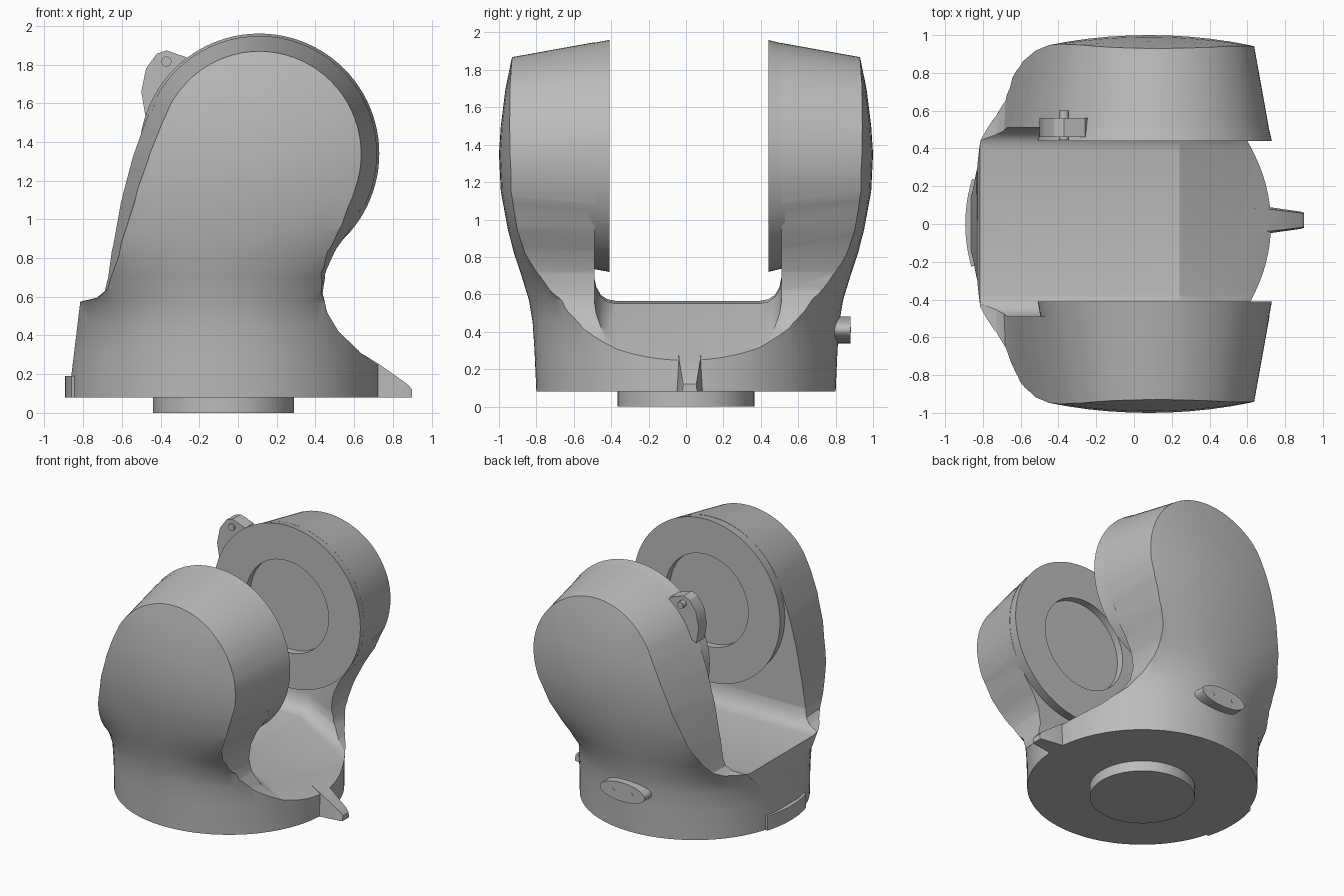
import bpy, bmesh
from math import sin, cos, radians, pi, hypot

if "Cube" in bpy.data.objects:
    bpy.data.objects.remove(bpy.data.objects["Cube"])

grey = bpy.data.materials.new("plain grey")
grey.use_nodes = True
grey.diffuse_color = (0.5, 0.5, 0.5, 1)
grey.node_tree.nodes["Principled BSDF"].inputs["Base Color"].default_value = (0.5, 0.5, 0.5, 1)

BASE_X = -0.075            # axis of the round base
HUB_X, HUB_Z, HUB_R = 0.11, 1.34, 0.62   # axis of the fork hubs


def loft(name, rings):
    """Skin a list of equal-length rings and cap both ends."""
    bm = bmesh.new()
    vs = [[bm.verts.new(p) for p in ring] for ring in rings]
    n = len(rings[0])
    for a, b in zip(vs, vs[1:]):
        for i in range(n):
            j = (i + 1) % n
            bm.faces.new((a[i], a[j], b[j], b[i]))
    bm.faces.new(vs[0])
    bm.faces.new(vs[-1])
    bmesh.ops.recalc_face_normals(bm, faces=bm.faces)
    mesh = bpy.data.meshes.new(name)
    bm.to_mesh(mesh)
    bm.free()
    mesh.materials.append(grey)
    ob = bpy.data.objects.new(name, mesh)
    bpy.context.collection.objects.link(ob)
    return ob


def activate(ob):
    bpy.ops.object.select_all(action="DESELECT")
    ob.select_set(True)
    bpy.context.view_layer.objects.active = ob


def combine(ob, tool, operation):
    mod = ob.modifiers.new("cut", "BOOLEAN")
    mod.operation, mod.object, mod.solver = operation, tool, "EXACT"
    activate(ob)
    bpy.ops.object.modifier_apply(modifier=mod.name)
    bpy.data.objects.remove(tool)


def ellipse_z(cx, rx, ry, z, n=96):
    return [(cx + rx * cos(2 * pi * i / n), ry * sin(2 * pi * i / n), z) for i in range(n)]


def ellipse_y(cx, cz, rx, rz, y, n=72):
    return [(cx + rx * cos(2 * pi * i / n), y, cz + rz * sin(2 * pi * i / n)) for i in range(n)]


# Outer envelope: round at the foot, flaring into bulged side faces
envelope = [  # height, centre x, half length, half width
    (0.08, BASE_X, 0.80, 0.80), (0.30, BASE_X, 0.80, 0.81), (0.45, BASE_X, 0.81, 0.82),
    (0.57, BASE_X, 0.86, 0.84), (0.70, -0.05, 1.05, 0.88), (0.82, 0.0, 1.3, 0.92),
    (0.95, 0.05, 1.5, 0.953), (1.15, 0.08, 1.6, 0.99), (1.35, 0.08, 1.65, 1.0),
    (1.5, 0.08, 1.75, 0.99), (1.7, 0.08, 1.9, 0.965), (1.87, 0.1, 2.0, 0.93), (2.0, 0.1, 2.0, 0.90)]
body = loft("fork_body", [ellipse_z(cx, a, b, z) for z, cx, a, b in envelope])

# Side profile: hooked neck, round hub, sloping rear edge and shelf
neck = [(0.95, 0.0), (0.95, 0.1), (0.725, 0.25), (0.62, 0.325), (0.52, 0.42), (0.46, 0.52),
        (0.44, 0.62), (0.455, 0.72), (0.505, 0.83), (0.59, 0.95), (0.64, 1.03)]
hub = [(HUB_X + HUB_R * cos(radians(t)), HUB_Z + HUB_R * sin(radians(t)))
       for t in range(-25, 151, 5)]
rear = [(-0.49, 1.51), (-0.55, 1.34), (-0.605, 1.13), (-0.65, 0.88), (-0.675, 0.7),
        (-0.69, 0.63), (-0.73, 0.595), (-0.815, 0.575), (-0.875, 0.08), (-0.88, 0.0)]


def profile_at(y):
    d = 0.18 * max(0, abs(y) - 0.42)
    ring = []
    for x, z in neck + hub + rear:
        dx, dz = HUB_X - x, (HUB_Z - z if z > 1 else 0)
        k = d * min(1, max(0, (z - 0.5) / 0.6)) / hypot(dx, dz)
        ring.append((x + dx * k, y, z + dz * k))
    return ring


combine(body, loft("profile_tool", [profile_at(y) for y in (-1.05, -0.42, 0.42, 1.05)]), "INTERSECT")

# Slot between the fork arms, with rounded floor corners
floor = [(-1.0, 0.57), (-0.7, 0.56), (0.24, 0.55), (0.5, 0.40), (0.75, 0.23), (1.0, 0.1)]
corner = [(0.5, 0.13), (0.49, 0.08), (0.465, 0.035), (0.43, 0.01), (0.38, 0.0)]
slot_rows = [(-y, r) for y, r in corner] + [(y, r) for y, r in reversed(corner)]
slot = loft("slot_tool", [[(x, y + 0.01, z + r) for x, z in floor] + [(1.0, y + 0.01, 2.2), (-1.0, y + 0.01, 2.2)]
                          for y, r in slot_rows])
combine(body, slot, "DIFFERENCE")

parts = [body]

# Round bearing pads with a shallow recess on the inner faces
for name, side, inner in (("front_pad", -1, 0.41), ("back_pad", 1, 0.44)):
    steps = [(0.35, inner + 0.055), (0.35, inner), (HUB_R, inner), (0.598, 0.53)]
    parts.append(loft(name, [ellipse_y(HUB_X, HUB_Z, r, r, side * y, 96) for r, y in steps]))

# Round boss under the base
parts.append(loft("bottom_boss", [ellipse_z(BASE_X, 0.365, 0.365, z) for z in (0.0, 0.1)]))

# Pointer fin on the base
fin = [(0.55, 0.075, 0.36), (0.725, 0.068, 0.255), (0.88, 0.046, 0.145), (0.9, 0.04, 0.12)]
parts.append(loft("pointer_fin", [[(x, 0.02 - w, 0.08), (x, 0.02 + w, 0.08),
                                   (x, 0.02 + w * 0.85, z), (x, 0.02 - w * 0.85, z)]
                                  for x, w, z in fin]))

# Curved index plate on the base
plate = []
for t in range(163, 199, 3):
    c, s = cos(radians(t)), sin(radians(t))
    plate.append([(BASE_X + r * c, r * s, z) for r, z in
                  ((0.77, 0.08), (0.818, 0.08), (0.818, 0.19), (0.77, 0.19))])
parts.append(loft("index_plate", plate))

# Oval connector with two sockets on the back
parts.append(loft("oval_connector", [ellipse_y(BASE_X, 0.41, 0.19, 0.072, y) for y in (0.76, 0.88)]))
for name, dx in (("left_socket", 0.08), ("right_socket", -0.08)):
    parts.append(loft(name, [ellipse_y(BASE_X + dx, 0.41, 0.014, 0.014, y, 16) for y in (0.875, 0.883)]))

# Cable clip on the back arm
clip = [(-0.48, 1.54), (-0.5, 1.66), (-0.475, 1.78), (-0.42, 1.855), (-0.37, 1.873),
        (-0.26, 1.835), (-0.2, 1.75), (-0.35, 1.6)]
parts.append(loft("cable_clip", [[(x, y, z) for x, z in clip] for y in (0.46, 0.56)]))
parts.append(loft("clip_screw", [ellipse_y(-0.37, 1.815, 0.026, 0.026, y, 24) for y in (0.445, 0.6)]))

for ob in parts:
    activate(ob)
    bpy.ops.object.shade_smooth_by_angle(angle=radians(28))
